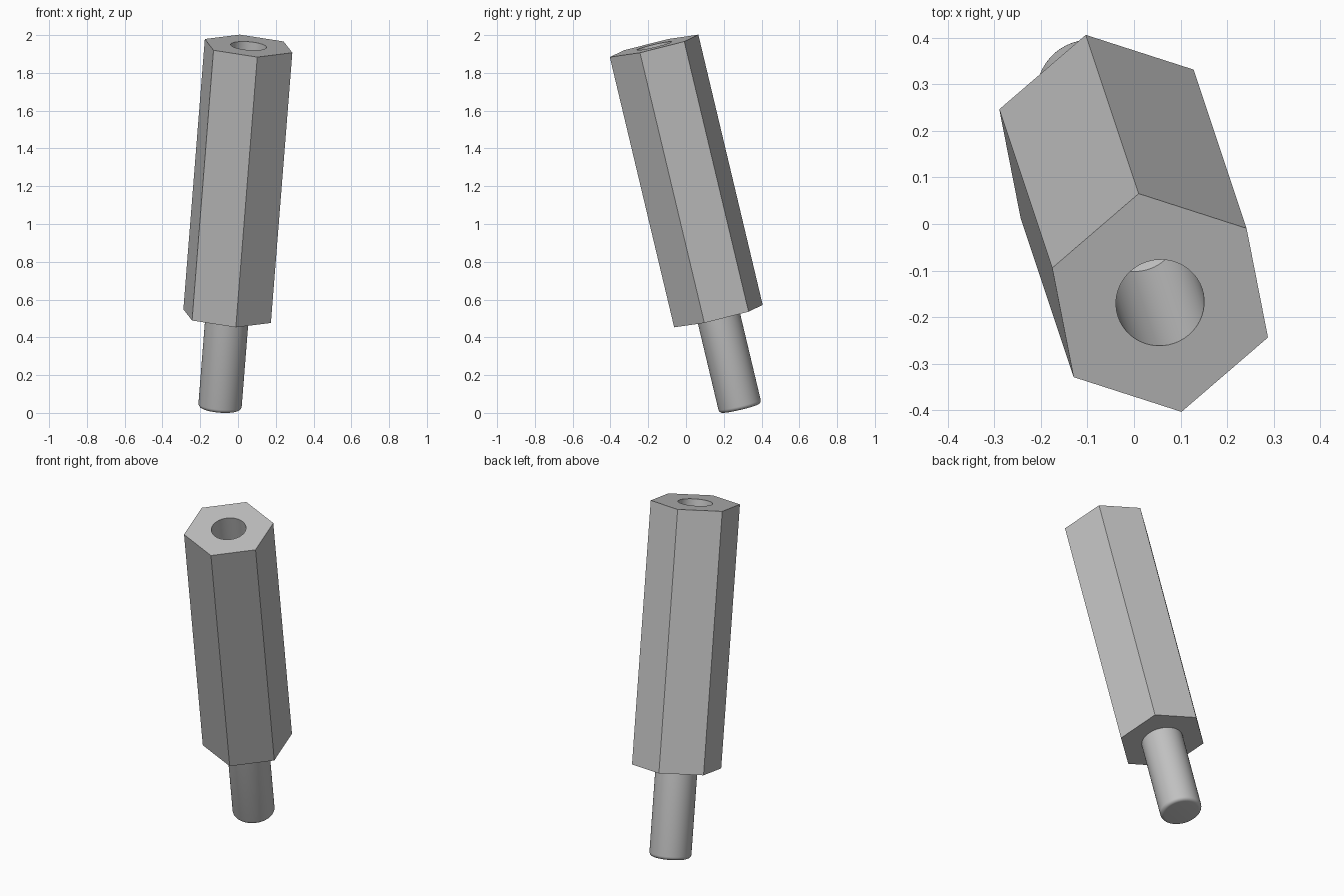
import bpy, bmesh, math
from mathutils import Matrix, Vector

old = bpy.data.objects.get("Cube")
if old:
    bpy.data.objects.remove(old)

SEG = 48
HEX_R, HEX_LEN = 0.246, 1.475
STUD_R, STUD_LEN, FILLET = 0.115, 0.504, 0.02
HOLE_R, HOLE_DEPTH = 0.095, 0.69

# Tilted frame: the axis runs up the standoff, one hexagon corner lies on local x
axis = Vector((0.077, -0.231, 0.97)).normalized()
corner = Vector((-0.046, 0.234, 0.057))
corner = (corner - axis * corner.dot(axis)).normalized()
top = Vector((0.056, -0.169, 1.943))
frame = Matrix((corner, axis.cross(corner), axis)).transposed().to_4x4()
frame.translation = top - axis * HEX_LEN

steel = bpy.data.materials.new("grey steel")
steel.use_nodes = True
colour = (0.53, 0.53, 0.53, 1)
steel.diffuse_color = colour
steel.node_tree.nodes["Principled BSDF"].inputs["Base Color"].default_value = colour


def ring(bm, radius, z, count):
    angles = [math.tau * i / count for i in range(count)]
    return [bm.verts.new((radius * math.cos(a), radius * math.sin(a), z)) for a in angles]


def bridge(bm, a, b):
    n = len(a)
    for i in range(n):
        j = (i + 1) % n
        bm.faces.new((a[i], a[j], b[j], b[i]))


def finish(bm, name):
    bmesh.ops.recalc_face_normals(bm, faces=bm.faces)
    mesh = bpy.data.meshes.new(name)
    bm.to_mesh(mesh)
    bm.free()
    mesh.materials.append(steel)
    obj = bpy.data.objects.new(name, mesh)
    bpy.context.collection.objects.link(obj)
    obj.matrix_world = frame
    bpy.ops.object.select_all(action='DESELECT')
    obj.select_set(True)
    bpy.context.view_layer.objects.active = obj
    bpy.ops.object.shade_smooth_by_angle(angle=math.radians(30))


# Hexagonal body with a drilled blind hole
bm = bmesh.new()
low, high = ring(bm, HEX_R, 0, 6), ring(bm, HEX_R, HEX_LEN, 6)
bridge(bm, low, high)
bm.faces.new(low)
rim = ring(bm, HOLE_R, HEX_LEN, SEG)
floor = ring(bm, HOLE_R, HEX_LEN - HOLE_DEPTH, SEG)
bridge(bm, rim, floor)
step = SEG // 6
for i in range(6):
    arc = [rim[(i * step + k) % SEG] for k in range(step, -1, -1)]
    bm.faces.new([high[i], high[(i + 1) % 6]] + arc)
tip = bm.verts.new((0, 0, HEX_LEN - HOLE_DEPTH - HOLE_R * 0.6))
for i in range(SEG):
    bm.faces.new((floor[i], floor[(i + 1) % SEG], tip))
finish(bm, "hex_body")

# Round stud with a rounded tip
bm = bmesh.new()
rings = [ring(bm, STUD_R, 0.01, SEG)]
for k in range(6):
    a = math.pi / 2 * k / 5
    rings.append(ring(bm, STUD_R - FILLET * (1 - math.cos(a)),
                      FILLET * (1 - math.sin(a)) - STUD_LEN, SEG))
for a, b in zip(rings, rings[1:]):
    bridge(bm, a, b)
bm.faces.new(rings[0])
bm.faces.new(rings[-1])
finish(bm, "stud")
